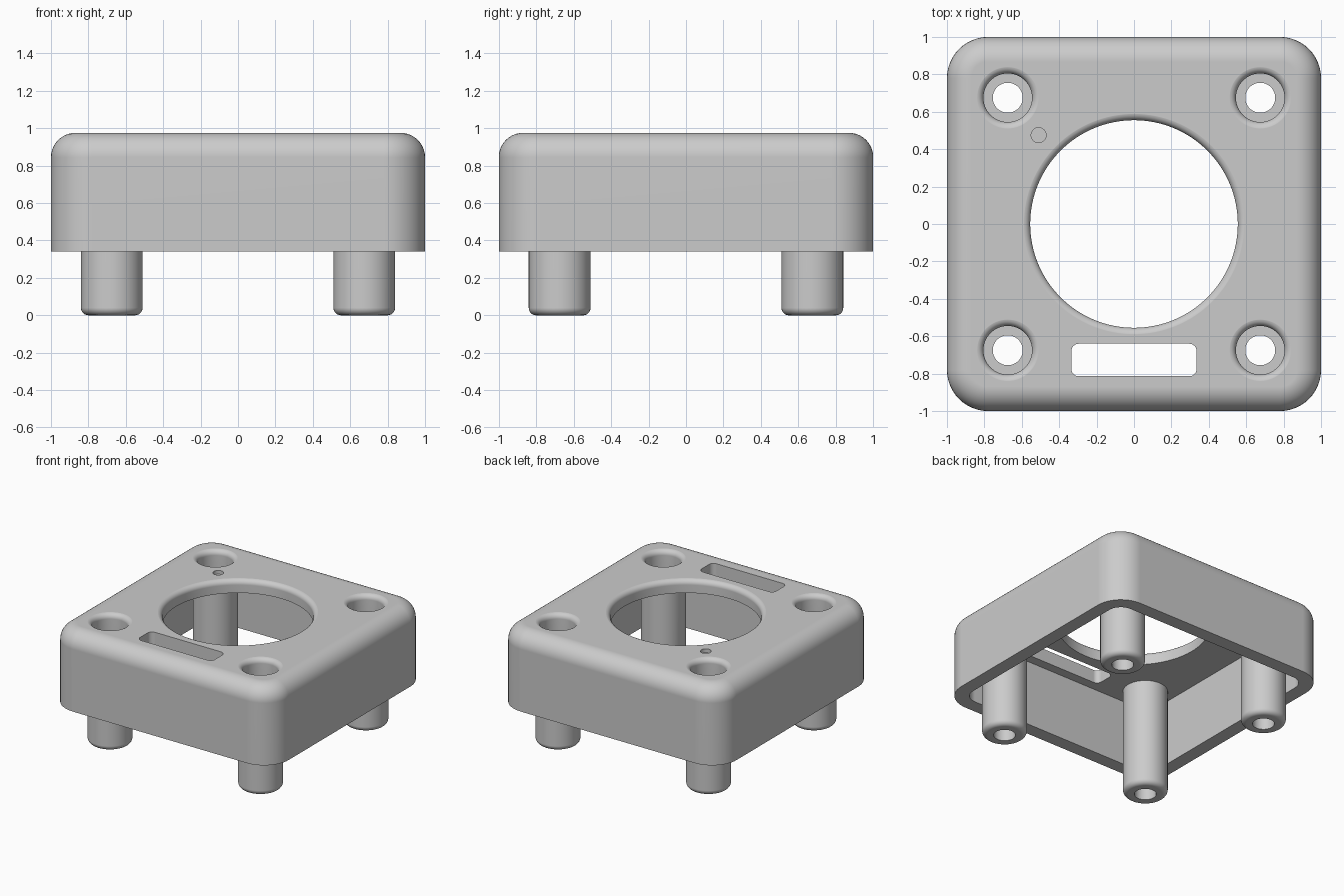
import bpy, bmesh
from math import sin, cos, pi, radians

if "Cube" in bpy.data.objects:
    bpy.data.objects.remove(bpy.data.objects["Cube"], do_unlink=True)

TOP, BASE, CEILING = 0.975, 0.34, 0.87
WALL, CORNER, EDGE, LIP = 0.11, 0.22, 0.13, 0.04
POST, POST_R, BORE_R, SCREW_R = 0.675, 0.165, 0.13, 0.08

grey = bpy.data.materials.new("plain grey")
grey.use_nodes = True
grey.diffuse_color = (0.6, 0.6, 0.6, 1)
grey.node_tree.nodes["Principled BSDF"].inputs["Base Color"].default_value = (0.6, 0.6, 0.6, 1)


def loft(name, rings, closed=False):
    """Skin equal-length rings; cap both ends, or join last to first."""
    bm = bmesh.new()
    loops = [[bm.verts.new(p) for p in ring] for ring in rings]
    n = len(loops[0])
    pairs = list(zip(loops, loops[1:]))
    if closed:
        pairs.append((loops[-1], loops[0]))
    else:
        bm.faces.new(loops[0])
        bm.faces.new(loops[-1])
    for a, b in pairs:
        for i in range(n):
            j = (i + 1) % n
            bm.faces.new((a[i], a[j], b[j], b[i]))
    bmesh.ops.recalc_face_normals(bm, faces=bm.faces)
    mesh = bpy.data.meshes.new(name)
    bm.to_mesh(mesh)
    bm.free()
    mesh.materials.append(grey)
    obj = bpy.data.objects.new(name, mesh)
    bpy.context.collection.objects.link(obj)
    return obj


def rounded_rect(hx, hy, r, z, cx=0, cy=0, steps=12):
    ring = []
    for k, (sx, sy) in enumerate([(1, 1), (-1, 1), (-1, -1), (1, -1)]):
        for s in range(steps + 1):
            a = (k + s / steps) * pi / 2
            ring.append((cx + sx * (hx - r) + r * cos(a), cy + sy * (hy - r) + r * sin(a), z))
    return ring


def circle(r, z, cx=0, cy=0, n=64):
    return [(cx + r * cos(2 * pi * i / n), cy + r * sin(2 * pi * i / n), z) for i in range(n)]


def arc(steps):
    return [i / steps * pi / 2 for i in range(steps + 1)]


def select_only(obj):
    bpy.ops.object.select_all(action='DESELECT')
    obj.select_set(True)
    bpy.context.view_layer.objects.active = obj


def cut(obj, cutter):
    mod = obj.modifiers.new("cut", 'BOOLEAN')
    mod.operation, mod.solver, mod.object = 'DIFFERENCE', 'EXACT', cutter
    select_only(obj)
    bpy.ops.object.modifier_apply(modifier=mod.name)
    bpy.data.objects.remove(cutter, do_unlink=True)


def finish(obj):
    select_only(obj)
    bpy.ops.object.shade_smooth_by_angle(angle=radians(30))
    mod = obj.modifiers.new("even shading", 'WEIGHTED_NORMAL')
    mod.keep_sharp = True


def flared_cutter(r, x, y, n):
    """Hole cutter whose upper rim opens out in a rounded lip."""
    rings = [circle(r, CEILING - 0.1, x, y, n)]
    for a in arc(8):
        rings.append(circle(r + LIP * (1 - cos(a)), TOP - LIP + (LIP + 0.0005) * sin(a), x, y, n))
    rings.append(circle(r + LIP, TOP + 0.1, x, y, n))
    return loft("cutter", rings)


# Open-bottomed housing with a rounded top edge
inner = 1 - WALL
rings = [rounded_rect(inner, inner, CORNER - WALL, CEILING),
         rounded_rect(inner, inner, CORNER - WALL, BASE),
         rounded_rect(1, 1, CORNER, BASE)]
for a in arc(10):
    d = EDGE * (1 - cos(a))
    rings.append(rounded_rect(1 - d, 1 - d, CORNER - d, TOP - EDGE + EDGE * sin(a)))
housing = loft("housing", rings)

# Central opening and the four screw wells
cut(housing, flared_cutter(0.555, 0, 0, 128))
corners = [(sx * POST, sy * POST) for sx in (-1, 1) for sy in (-1, 1)]
for x, y in corners:
    cut(housing, flared_cutter(BORE_R, x, y, 64))

# Front slot
slot = [rounded_rect(0.335, 0.087, 0.04, z, 0, -0.727, 8) for z in (CEILING - 0.1, TOP + 0.1)]
cut(housing, loft("cutter", slot))

# Small round dimple
cut(housing, loft("cutter", [circle(0.04, z, -0.51, 0.475, 32) for z in (TOP - 0.03, TOP + 0.1)]))
finish(housing)

# Hollow posts with a stepped bore and rounded feet
SEAT = 0.4
profile = [(SCREW_R, 0)]
profile += [(POST_R - LIP * (1 - sin(a)), LIP * (1 - cos(a))) for a in arc(6)]
profile += [(POST_R, CEILING), (BORE_R, CEILING), (BORE_R, SEAT), (SCREW_R, SEAT)]
names = ["front_right_post", "back_right_post", "front_left_post", "back_left_post"]
for name, (x, y) in zip(names, corners):
    finish(loft(name, [circle(r, z, x, y) for r, z in profile], closed=True))
